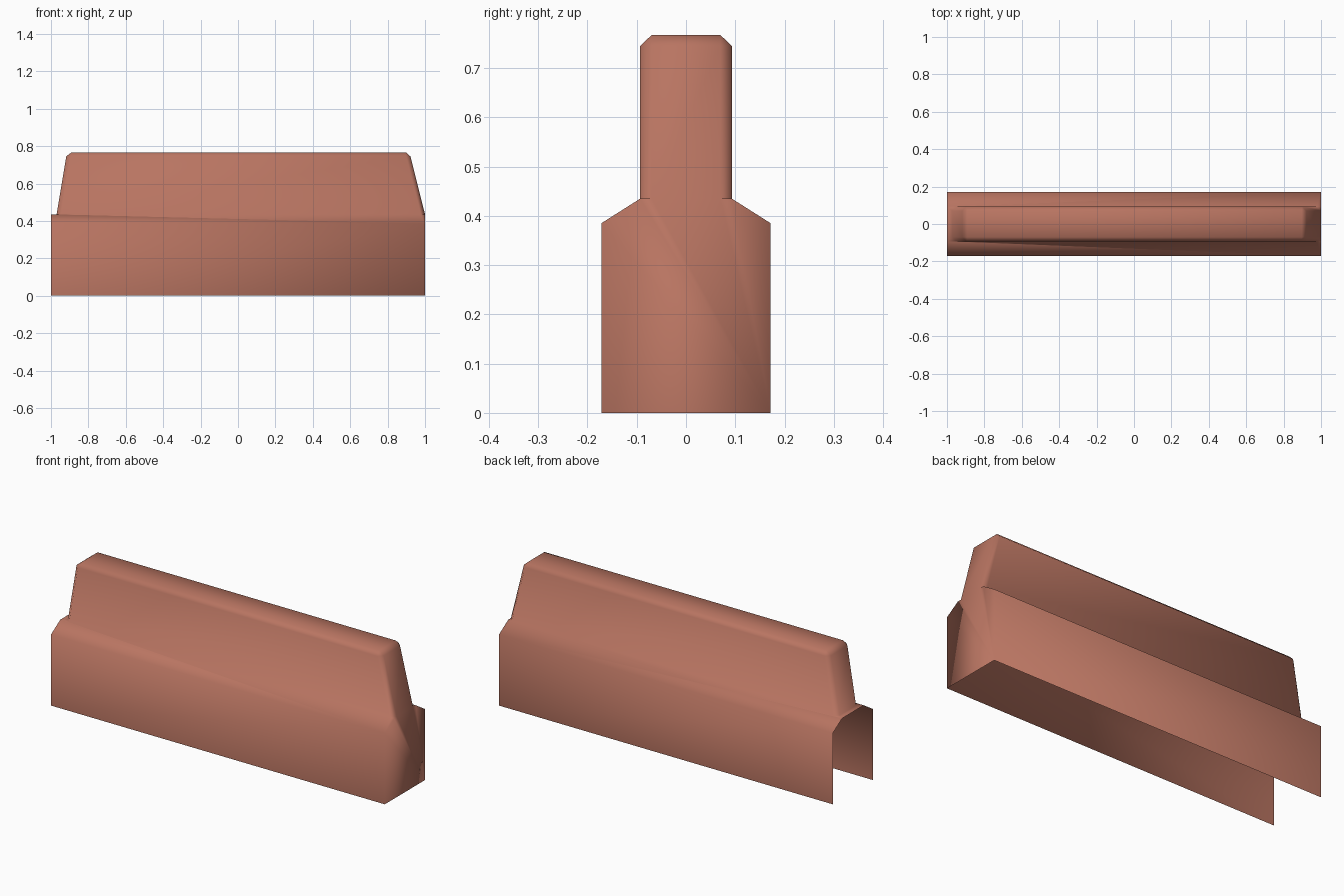
import bpy
import bmesh

cube = bpy.data.objects.get("Cube")
if cube:
    bpy.data.objects.remove(cube)

clay = bpy.data.materials.new("clay_red")
clay.use_nodes = True
colour = (0.48, 0.175, 0.12, 1)
clay.diffuse_color = colour
clay.node_tree.nodes["Principled BSDF"].inputs["Base Color"].default_value = colour

HALF_W, FIN_W, CUT = 0.172, 0.093, 0.023
SHOULDER, DECK, FIN_EDGE, FIN_TOP = 0.385, 0.435, 0.745, 0.767

bm = bmesh.new()


def ring(x0, x1, w, z):
    """Fin outline with cut corners, from the -x end round by the front."""
    n = w - CUT
    outline = [(x0, n), (x0, -n), (x0 + CUT, -w), (x1 - CUT, -w),
               (x1, -n), (x1, n), (x1 - CUT, w), (x0 + CUT, w)]
    return [bm.verts.new((x, y, z)) for x, y in outline]


# Hollow lower body: open below and at the -x end
profile = [(-HALF_W, 0), (-HALF_W, SHOULDER), (-FIN_W, DECK),
           (FIN_W, DECK), (HALF_W, SHOULDER), (HALF_W, 0)]
a = [bm.verts.new((-1, y, z)) for y, z in profile]
b = [bm.verts.new((1, y, z)) for y, z in profile]
base = ring(-0.97, 1.0, FIN_W, DECK)
edge = ring(-0.918, 0.922, FIN_W, FIN_EDGE)

for i in (0, 4):
    bm.faces.new((a[i], a[i + 1], b[i + 1], b[i]))

# Shoulders and the small deck around the fin
bm.faces.new((a[1], a[2], base[2], base[3], b[2], b[1]))
bm.faces.new((a[4], b[4], b[3], base[6], base[7], a[3]))
bm.faces.new((a[2], a[3], base[7], base[0], base[1], base[2]))
bm.faces.new((base[3], base[4], b[2]))
bm.faces.new((base[6], b[3], base[5]))

# Closed +x end
bm.faces.new((b[0], b[1], b[2], base[4], base[5], b[3], b[4], b[5]))

# Tapered fin walls
for i in range(8):
    j = (i + 1) % 8
    bm.faces.new((base[i], base[j], edge[j], edge[i]))

# Bevelled fin top
n = FIN_W - CUT
top = [bm.verts.new((x, y, FIN_TOP)) for x, y in
       ((-0.89, n), (-0.89, -n), (0.897, -n), (0.897, n))]
bm.faces.new(top)
for i in range(4):
    j = (i + 1) % 4
    bm.faces.new((edge[2 * i], edge[2 * i + 1], top[j], top[i]))
    bm.faces.new((edge[2 * i + 1], edge[(2 * i + 2) % 8], top[j]))

bmesh.ops.recalc_face_normals(bm, faces=bm.faces)
# Keep the normals outward
bm.normal_update()
bm.faces.ensure_lookup_table()
if bm.faces[0].normal.y > 0:
    bmesh.ops.reverse_faces(bm, faces=bm.faces)
for f in bm.faces:
    f.smooth = True

mesh = bpy.data.meshes.new("ridge_cover")
bm.to_mesh(mesh)
bm.free()
mesh.materials.append(clay)
cover = bpy.data.objects.new("ridge_cover", mesh)
bpy.context.collection.objects.link(cover)
